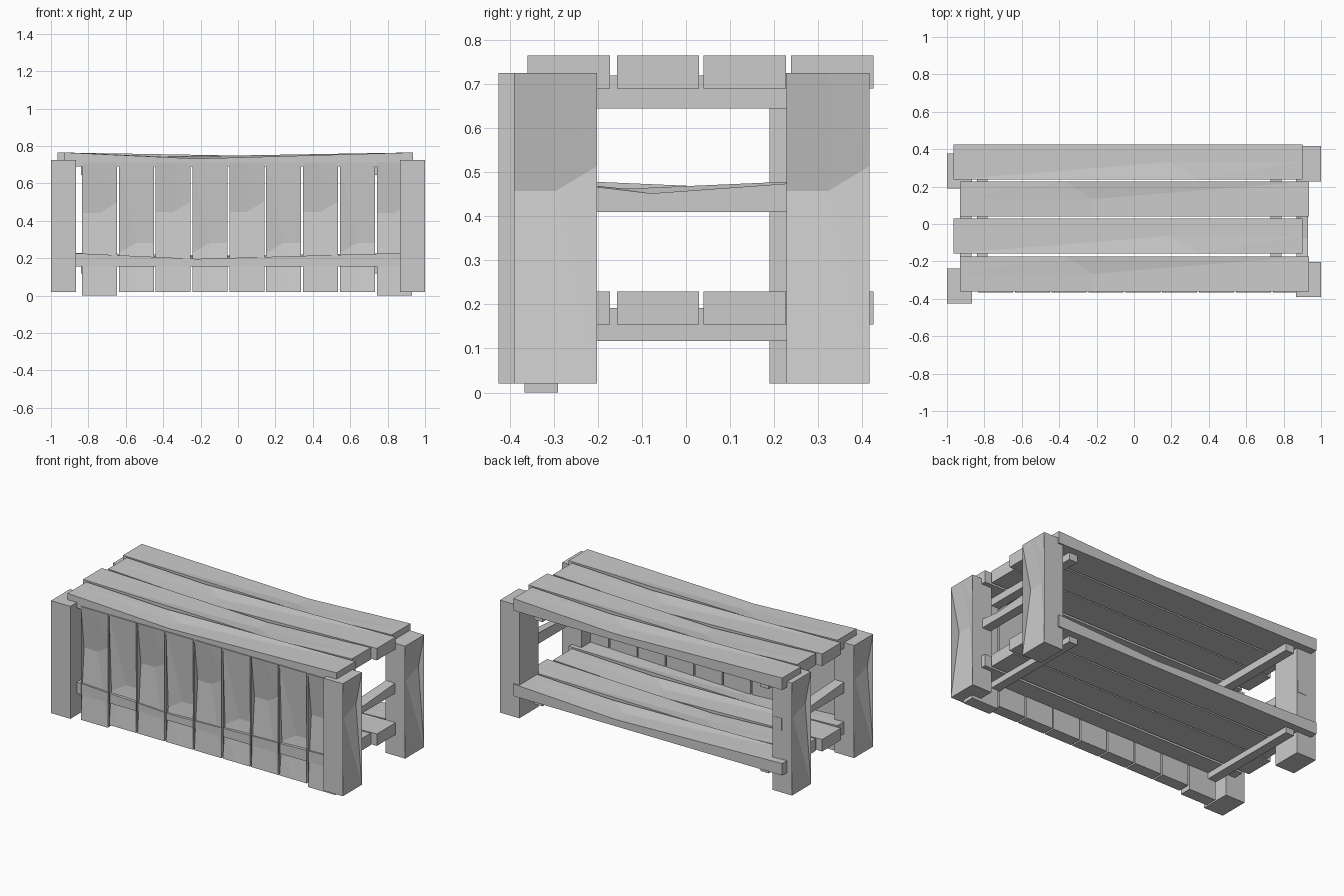
import bpy
import bmesh
from mathutils import Vector

cube = bpy.data.objects.get("Cube")
if cube:
    bpy.data.objects.remove(cube, do_unlink=True)

# Plain stone-grey timber
GREY = (0.6, 0.6, 0.6, 1)
mat = bpy.data.materials.new("grey_wood")
mat.use_nodes = True
mat.diffuse_color = GREY
mat.node_tree.nodes["Principled BSDF"].inputs["Base Color"].default_value = GREY


def beam(name, low, high, length, face, skew, worn=True):
    """Box between two corners. Each direction is an axis plus a sign, such as '+z'.
    The worn face sinks at a kink part way along; the kink slants toward skew."""
    low, high = Vector(low), Vector(high)
    axes = [("xyz".index(d[1]), d[0] == "+") for d in (length, skew, face)]

    def point(*fractions):
        p = Vector()
        for (axis, forward), f in zip(axes, fractions):
            t = f if forward else 1 - f
            p[axis] = low[axis] + (high[axis] - low[axis]) * t
        return p

    bm = bmesh.new()
    kink = ((0.62, 0.56), (0.62, 0.56), (0.70, 0.70))
    rows = [[], [], []]
    for i, (along, height) in enumerate(kink):
        v = i / 2
        rows[0].append(bm.verts.new(point(0, v, 1)))
        rows[1].append(bm.verts.new(point(along, v, height if worn else 1)))
        rows[2].append(bm.verts.new(point(1, v, 1)))
    a, b, c, d = [bm.verts.new(point(u, v, 0)) for u, v in ((0, 0), (1, 0), (1, 1), (0, 1))]
    for r in range(2):
        for k in range(2):
            bm.faces.new((rows[r][k], rows[r + 1][k], rows[r + 1][k + 1], rows[r][k + 1]))
    bm.faces.new((a, b, c, d))
    bm.faces.new([a, b] + [row[0] for row in reversed(rows)])
    bm.faces.new([d, c] + [row[2] for row in reversed(rows)])
    bm.faces.new([a, d] + rows[0][::-1])
    bm.faces.new([b, c] + rows[2][::-1])
    # Split the non-flat faces so they shade crisply
    bmesh.ops.triangulate(bm, faces=bm.faces)
    bmesh.ops.recalc_face_normals(bm, faces=bm.faces)
    mesh = bpy.data.meshes.new(name)
    bm.to_mesh(mesh)
    bm.free()
    mesh.materials.append(mat)
    obj = bpy.data.objects.new(name, mesh)
    bpy.context.collection.objects.link(obj)
    return obj


# Four legs, worn on their outer sides
for side, x0, x1, sign, starts in (("left", 0.865, 1, "+", (-0.39, 0.228)),
                                   ("right", -1, -0.865, "-", (-0.425, 0.19))):
    for place, y in zip(("front", "back"), starts):
        beam(f"{place}_{side}_leg", (x0, y, 0.02), (x1, y + 0.188, 0.725),
             "+z", sign + "x", sign + "y")

# Top and shelf planks, every other one turned around
for level, z in (("top", 0.69), ("shelf", 0.154)):
    for i, y in enumerate((-0.36, -0.157, 0.04, 0.238)):
        turned = i % 2 == 0
        x0, x1 = (-0.93, 0.935) if turned else (-0.965, 0.9)
        beam(f"{level}_plank_{i + 1}", (x0, y, z), (x1, y + 0.187, z + 0.075),
             "-x" if turned else "+x", "+z", "+y" if turned else "-y")

# Upright boards closing the front
for i in range(9):
    x = -0.834 + 0.197 * i
    turned = i % 2 == 1
    z = 0.0 if i in (0, 8) else 0.02
    beam(f"front_board_{i + 1}", (x, -0.366, z), (x + 0.187, -0.291, 0.71),
         "-z" if turned else "+z", "-y", "-x" if turned else "+x")

# Cross bars under the planks and worn rails joining the legs
for side, bar_x, rail_x, direction in (("left", 0.73, 0.87, "-y"), ("right", -0.84, -0.93, "+y")):
    for level, z in (("top", 0.645), ("shelf", 0.117)):
        beam(f"{level}_{side}_cross_bar", (bar_x, -0.33, z), (bar_x + 0.058, 0.38, z + 0.075),
             "+y", "+z", "+x", worn=False)
    beam(f"{side}_rail", (rail_x, -0.36, 0.41), (rail_x + 0.06, 0.38, 0.485),
         direction, "+z", "-x" if side == "left" else "+x")
